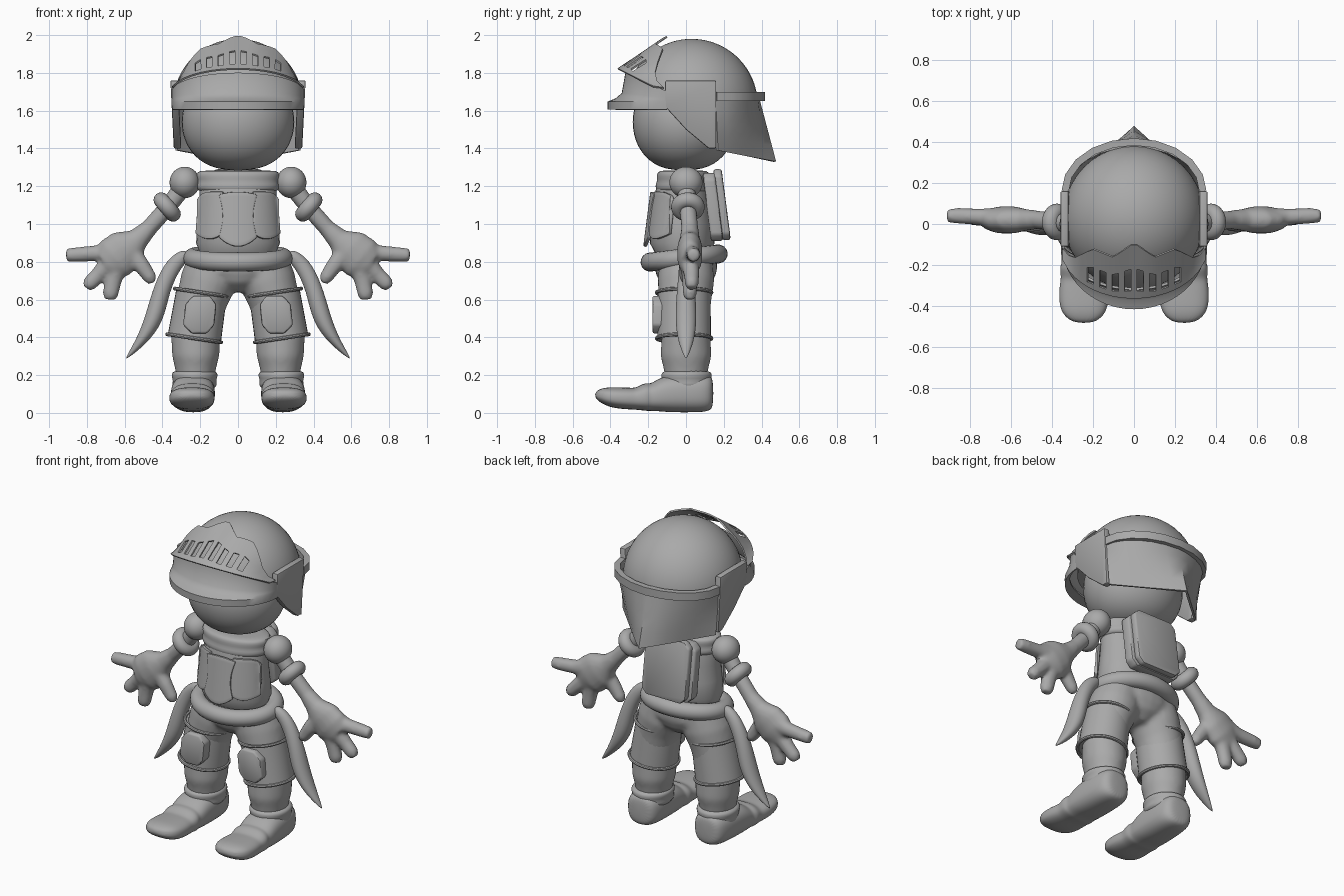
import bpy, bmesh, math
from math import sin, cos, pi, sqrt
from mathutils import Vector

cube = bpy.data.objects.get("Cube")
if cube:
    bpy.data.objects.remove(cube, do_unlink=True)

grey = bpy.data.materials.new("plain grey")
grey.use_nodes = True
grey.diffuse_color = (0.4, 0.4, 0.4, 1)
grey.node_tree.nodes["Principled BSDF"].inputs["Base Color"].default_value = (0.4, 0.4, 0.4, 1)
parts = []


def add(name, verts, faces, thick=0, bevel=0, smooth=0, blend=0, mirror=False):
    mesh = bpy.data.meshes.new(name)
    mesh.from_pydata([tuple(v) for v in verts], [], faces)
    bm = bmesh.new()
    bm.from_mesh(mesh)
    bmesh.ops.recalc_face_normals(bm, faces=bm.faces)
    bm.to_mesh(mesh)
    bm.free()
    mesh.materials.append(grey)
    ob = bpy.data.objects.new(name, mesh)
    bpy.context.collection.objects.link(ob)
    if thick:
        m = ob.modifiers.new("thickness", 'SOLIDIFY')
        m.thickness, m.offset = thick, 0
    if bevel:
        m = ob.modifiers.new("bevel", 'BEVEL')
        m.width, m.segments, m.limit_method = bevel, 2, 'ANGLE'
    if blend:
        m = ob.modifiers.new("blend", 'REMESH')
        m.mode, m.voxel_size = 'VOXEL', blend
        m = ob.modifiers.new("soften", 'SMOOTH')
        m.factor, m.iterations = 0.5, 6
    if smooth:
        ob.modifiers.new("smooth", 'SUBSURF').levels = smooth
    if mirror:
        ob.modifiers.new("mirror", 'MIRROR')
    parts.append(ob)


def grid(name, us, vs, f, hole=lambda i, j: False, **kw):
    n = len(vs)
    verts = [f(u, v) for u in us for v in vs]
    faces = [(i * n + j, i * n + j + 1, (i + 1) * n + j + 1, (i + 1) * n + j)
             for i in range(len(us) - 1) for j in range(n - 1) if not hole(i, j)]
    add(name, verts, faces, **kw)


def span(a, b, n):
    return [a + (b - a) * i / n for i in range(n + 1)]


def loft_data(rings, side, n=16, power=1):
    """Rings are (x, y, z, radius along side, other radius); power under 1 squares the section."""
    verts, faces, pts = [], [], [Vector(r[:3]) for r in rings]
    section = [(math.copysign(abs(cos(a)) ** power, cos(a)), math.copysign(abs(sin(a)) ** power, sin(a)))
               for a in span(0, 2 * pi, n)[:n]]
    for k, r in enumerate(rings):
        t = (pts[min(k + 1, len(pts) - 1)] - pts[max(k - 1, 0)]).normalized()
        u = Vector(side)
        u = (u - t * u.dot(t)).normalized()
        w = t.cross(u)
        verts += [pts[k] + u * r[3] * c + w * r[4] * s for c, s in section]
        if k:
            a, b = (k - 1) * n, k * n
            faces += [(a + i, a + (i + 1) % n, b + (i + 1) % n, b + i) for i in range(n)]
    faces += [tuple(range(n)), tuple(range(len(verts) - n, len(verts)))]
    return verts, faces


def loft(name, rings, side=(1, 0, 0), n=16, power=1, **kw):
    add(name, *loft_data(rings, side, n, power), **kw)


def merged(name, lofts, **kw):
    verts, faces = [], []
    for rings, side in lofts:
        v, f = loft_data(rings, side, 24)
        faces += [tuple(i + len(verts) for i in face) for face in f]
        verts += v
    add(name, verts, faces, **kw)


def ring(name, c, axis, rx, ry, r, n=48, m=16, **kw):
    q = Vector(axis).to_track_quat('Z', 'Y')
    verts, faces = [], []
    for i in range(n):
        a = 2 * pi * i / n
        for j in range(m):
            b = 2 * pi * j / m
            p = Vector(((rx + r * cos(b)) * cos(a), (ry + r * cos(b)) * sin(a), r * sin(b)))
            verts.append(Vector(c) + q @ p)
            i2, j2 = (i + 1) % n, (j + 1) % m
            faces.append((i * m + j, i2 * m + j, i2 * m + j2, i * m + j2))
    add(name, verts, faces, **kw)


def ball(name, c, r, low=-pi / 2 + .01, power=1, **kw):
    rings = [(c[0], c[1], c[2] + r[2] * sin(a), r[0] * cos(a) ** power, r[1] * cos(a) ** power)
             for a in span(low, pi / 2 - .01, 24)]
    loft(name, rings, n=40, **kw)


def prism(name, poly, push, **kw):
    n = len(poly)
    pts = [Vector(p) for p in poly]
    faces = [tuple(range(n)), tuple(range(n, 2 * n))]
    faces += [(i, (i + 1) % n, (i + 1) % n + n, i + n) for i in range(n)]
    add(name, pts + [p + Vector(push) for p in pts], faces, **kw)


# Head and helmet dome
ball("head", (0, -.01, 1.54), (.298, .272, .255), power=.8)
ball("helmet_dome", (0, .03, 1.63), (.345, .35, .35), low=0)

# Brim sweeping out below the visor
brim = [(.24, 1.61), (.31, 1.61), (.31, 1.645), (.27, 1.66), (.235, 1.69), (.215, 1.8)]


def brim_point(a, s):
    drop = max(0, s[1] - 1.66) * (1 - cos(a)) * .7
    return (.345 * sin(a), -.1 - s[0] * cos(a), s[1] - drop)


grid("helmet_brim", span(-pi / 2, pi / 2, 24), brim, brim_point, thick=.012)


# Raised visor with pointed top edge and slots
def visor_point(x, v):
    c = sqrt(1 - (x / .36) ** 2)
    low = Vector((x, -.1 - .26 * c, 1.69 + .13 * c))
    peaks = [(0, -.09), (.1, -.16), (.2, -.12), (.3, -.17), (.36, -.1)]
    for (x0, y0), (x1, y1) in zip(peaks, peaks[1:]):
        if x0 <= abs(x) <= x1:
            y = y0 + (y1 - y0) * (abs(x) - x0) / (x1 - x0)
    top = Vector((x, y, 1.63 + sqrt(max(.008, .148 - x * x - (y - .03) ** 2))))
    return low.lerp(top, v)


grid("visor", span(-.345, .345, 23), [0, .14, .55, 1], visor_point,
     hole=lambda i, j: j == 1 and 4 <= i <= 18 and i % 2 == 0, thick=.01)

# Cheek guards, neck strip and ridged neck flap
cheek = [(-.11, 1.76), (.16, 1.76), (.16, 1.4), (.12, 1.4), (0, 1.5), (-.11, 1.62)]
prism("cheek_guard", [(.318 - .05 * (1.76 - z), y, z) for y, z in cheek], (.04, 0, 0), bevel=.008, mirror=True)
grid("neck_strip", span(-pi / 2, pi / 2, 10), [1.65, 1.7],
     lambda a, z: (.335 * sin(a), .16 + .24 * cos(a), z), thick=.035)


def flap_point(u, v):
    a = u * pi / 2
    top = Vector((.335 * sin(a), .155 + .225 * cos(a), 1.67))
    return top.lerp(Vector((.325 * u, .47 - .305 * abs(u), 1.33 + .06 * abs(u))), v)


grid("neck_flap", span(-1, 1, 12), span(0, 1, 4), flap_point, thick=.014)

# Torso, collar and belt
loft("torso", [(0, -.02, z, rx, ry) for z, rx, ry in
               [(.84, .2, .14), (.9, .222, .172), (1, .214, .162), (1.1, .205, .15), (1.18, .205, .14), (1.26, .19, .12)]], n=32)
loft("collar", [(0, -.015, z, rx, ry) for z, rx, ry in
                [(1.165, .18, .12), (1.175, .212, .142), (1.2, .225, .15), (1.225, .212, .138), (1.25, .222, .142),
                 (1.275, .218, .136), (1.285, .195, .118)]], n=32, smooth=1)
ring("belt", (0, -.01, .82), (0, -.12, 1), .24, .182, .05)
side_leg = [(.13, 0, .82, .13, .14), (.155, 0, .7, .15, .15), (.19, -.005, .6, .135, .14), (.21, 0, .5, .125, .125),
            (.224, 0, .4, .13, .13), (.224, 0, .3, .125, .135), (.225, 0, .24, .11, .12), (.225, 0, .18, .1, .11)]
hips = [(0, 0, .64, .07, .08), (0, 0, .69, .17, .14), (0, 0, .75, .25, .165), (0, 0, .84, .24, .165)]
merged("hips_and_legs", [(hips, (1, 0, 0))] + [([(s * x, *rest) for x, *rest in side_leg], (1, 0, 0)) for s in (-1, 1)],
       blend=.014)


# Chest panels wrapped on the torso
def chest(name, xs, top, bottom, lift, waist=0, **kw):
    def point(x, v):
        z = top(x) + (bottom(x) - top(x)) * v
        t = (1.17 - z) / .27
        rx, ry = .205 + .025 * t, .143 + .035 * t
        x *= 1 - waist * sin(pi * v)
        return (x, -.02 - ry * sqrt(max(.1, 1 - (x / rx) ** 2)) - lift, z)
    grid(name, xs, span(0, 1, 12), point, thick=.02, bevel=.006, **kw)


chest("chest_center", span(-.1, .1, 16), lambda x: 1.17 - 1.5 * x * x,
      lambda x: .88 + 5 * x * x, .016, waist=.2)
chest("chest_side", span(.078, .218, 12), lambda x: 1.17 - 9 * max(0, x - .15) ** 2,
      lambda x: .92 + 6 * (x - .15) ** 2, .008, mirror=True)


# Layered back plate
def back(name, w, y_top, y_low, z_top, z_low, deep):
    c = .035
    poly = []
    for sx, sz in ((1, 1), (1, -1), (-1, -1), (-1, 1)):
        y, z = (y_top, z_top) if sz > 0 else (y_low, z_low)
        corner = [(sx * (w - c), y, z), (sx * w, y, z - sz * c)]
        poly += corner if sx * sz > 0 else corner[::-1]
    prism(name, poly, (0, deep, 0), bevel=.012)


back("back_plate_inner", .175, .09, .13, 1.27, .91, .065)
back("back_plate_outer", .155, .145, .19, 1.29, .915, .045)

# Arms
ball("shoulder", (.282, 0, 1.22), (.08, .088, .083), mirror=True)
ring("arm_band", (.375, .01, 1.09), (.7, 0, -.6), .048, .048, .041, mirror=True)
across = (0, 1, 0)
merged("arm_and_hand", [
    ([(.28, 0, 1.21, .05, .05), (.38, .01, 1.08, .045, .045), (.47, .02, .98, .045, .045), (.53, .02, .92, .053, .06),
      (.59, .02, .87, .066, .11), (.65, .02, .82, .066, .118), (.7, .02, .78, .05, .09)], across),
    ([(.57, .01, .86, .045, .05), (.51, 0, .78, .04, .043), (.465, 0, .715, .034, .036), (.452, 0, .688, .02, .02)], across),
    ([(.63, .02, .8, .05, .055), (.66, .02, .7, .04, .044), (.675, .02, .63, .037, .042), (.68, .02, .6, .025, .03)], across),
    ([(.67, .02, .8, .05, .055), (.74, .03, .73, .04, .042), (.785, .03, .685, .037, .04), (.803, .03, .662, .025, .025)], across),
    ([(.65, .03, .86, .05, .07), (.75, .035, .845, .04, .042), (.86, .04, .838, .038, .038), (.91, .04, .835, .032, .034)], across),
], blend=.011, mirror=True)

# Hanging sash tails
loft("sash_tail", [(.26, -.01, .85, .03, .03), (.34, 0, .795, .035, .045), (.405, 0, .66, .048, .045), (.44, 0, .5, .06, .052),
                   (.51, 0, .38, .045, .03), (.595, 0, .285, .004, .004)], side=(0, 1, 0), smooth=2, mirror=True)

# Leg guards and knee plates
loft("leg_guard", [(.193, -.01, .635, .135, .14), (.23, -.01, .4, .142, .142)], n=32, mirror=True)
for name, c in (("guard_top_rim", (.192, -.01, .637)), ("guard_bottom_rim", (.232, -.01, .395))):
    ring(name, c, (.035, 0, -.235), .145, .145, .01, m=8, mirror=True)
knee = [(-.04, .1), (.045, .1), (.085, .055), (.085, -.055), (.035, -.1), (-.045, -.1), (-.08, -.055), (-.08, .055)]
prism("knee_plate", [(.2 - z * .1 + x, -.1, .52 + z) for x, z in knee], (0, -.078, 0), bevel=.012, mirror=True)

# Boots with gathered cuffs, creased insteps and upturned toes
loft("boot_cuff", [(.23, .003, z, rx, ry) for z, rx, ry in
                   [(.12, .1, .11), (.145, .122, .135), (.17, .113, .128), (.195, .125, .137), (.215, .12, .132), (.225, .1, .11)]],
     n=24, smooth=1, mirror=True)
foot = [(.145, .105, .05, .07), (.125, .105, .1, .1), (.03, .105, .115, .103), (-.1, .102, .118, .1), (-.16, .085, .115, .078),
        (-.19, .083, .11, .073), (-.215, .084, .122, .075), (-.26, .074, .112, .058), (-.3, .076, .12, .058),
        (-.38, .08, .122, .056), (-.44, .092, .105, .044), (-.482, .1, .05, .018)]
loft("boot", [(.237 - y * .02, y, z, rx, rz) for y, z, rx, rz in foot], n=24, power=.78, smooth=2, mirror=True)

# Bake modifiers and smooth rounded surfaces
deps = bpy.context.evaluated_depsgraph_get()
for ob in parts:
    ob.data = bpy.data.meshes.new_from_object(ob.evaluated_get(deps))
    ob.modifiers.clear()
bpy.ops.object.select_all(action='DESELECT')
for ob in parts:
    ob.select_set(True)
bpy.context.view_layer.objects.active = parts[0]
bpy.ops.object.shade_smooth_by_angle(angle=math.radians(40))
